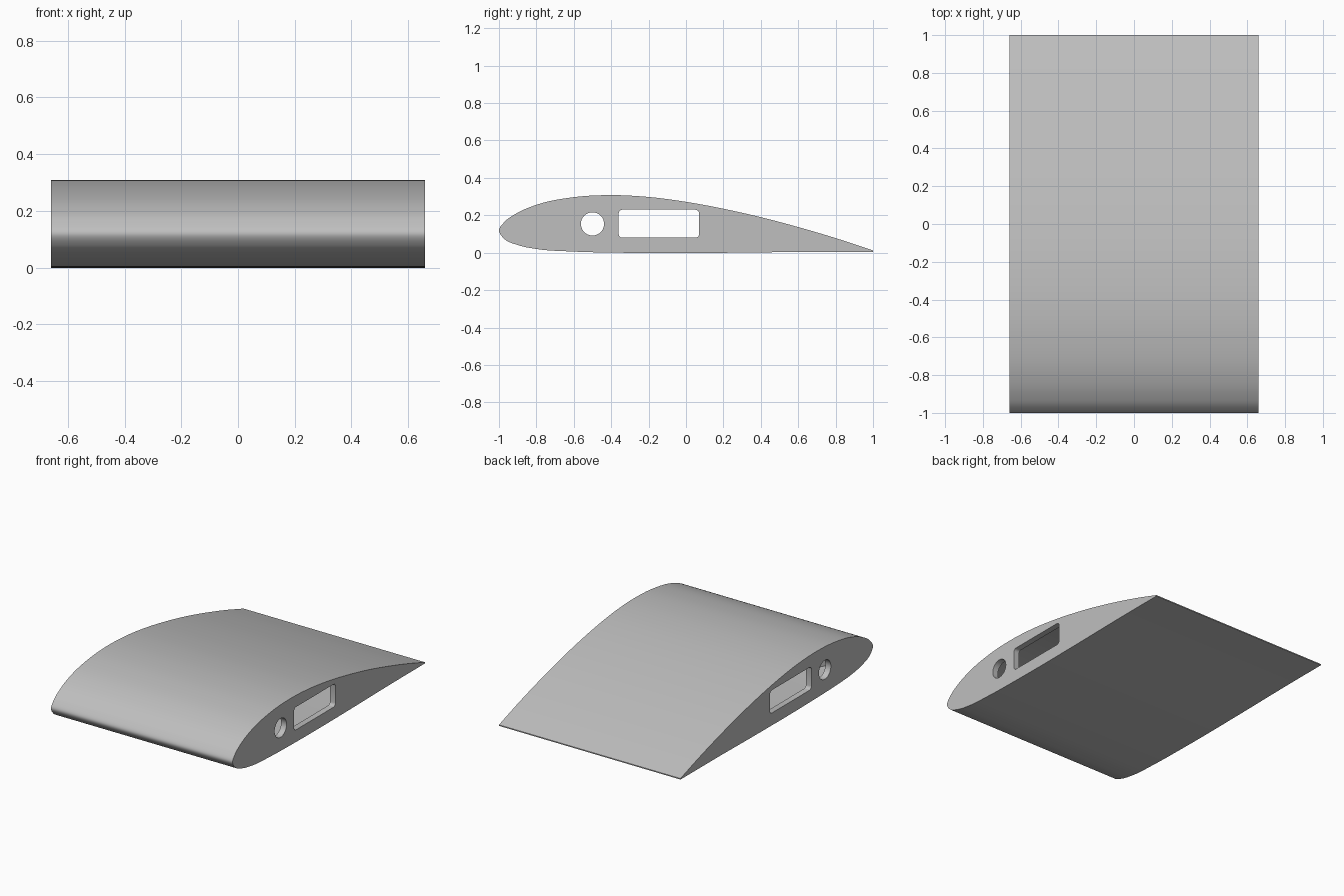
import bpy, bmesh, math
from mathutils import Vector

if "Cube" in bpy.data.objects:
    bpy.data.objects.remove(bpy.data.objects["Cube"])

HALF_SPAN = 0.66
RIB = 0.04      # end rib thickness
SKIN = 0.025    # skin thickness

grey = bpy.data.materials.new("light_grey")
grey.use_nodes = True
colour = (0.52, 0.52, 0.52, 1)
grey.diffuse_color = colour
grey.node_tree.nodes["Principled BSDF"].inputs["Base Color"].default_value = colour

# Section outline (y, z): trailing edge, over the top, round the nose, along the bottom
KEYS = [Vector(p) for p in [
    (1, 0.012), (0.8, 0.078), (0.6, 0.137), (0.4, 0.19), (0.2, 0.235), (0, 0.272),
    (-0.2, 0.298), (-0.4, 0.308), (-0.6, 0.297), (-0.8, 0.256), (-0.9, 0.214),
    (-0.97, 0.165), (-1, 0.12), (-0.972, 0.074), (-0.9, 0.041), (-0.8, 0.02),
    (-0.6, 0.006), (-0.35, 0), (0.25, 0), (0.6, 0.004), (1, 0.005)]]


def smooth_path(keys, steps):
    """Non-uniform spline through the key points."""
    n = len(keys)
    t = [0.0]
    for a, b in zip(keys, keys[1:]):
        t.append(t[-1] + (b - a).length)
    tangents = []
    for i in range(n):
        a, b = max(i - 1, 0), min(i + 1, n - 1)
        if 0 < i < n - 1:
            h0, h1 = t[i] - t[a], t[b] - t[i]
            s0, s1 = (keys[i] - keys[a]) / h0, (keys[b] - keys[i]) / h1
            tangents.append((s0 * h1 + s1 * h0) / (h0 + h1))
        else:
            tangents.append((keys[b] - keys[a]) / (t[b] - t[a]))
    path = []
    for i in range(n - 1):
        h = t[i + 1] - t[i]
        for k in range(steps):
            u = k / steps
            path.append(keys[i] * (2*u**3 - 3*u**2 + 1) + tangents[i] * (h * (u**3 - 2*u**2 + u))
                        + keys[i + 1] * (3*u**2 - 2*u**3) + tangents[i + 1] * (h * (u**3 - u**2)))
    return path + [keys[-1]]


def extrude_section(name, points, half):
    """Prism along x from a (y, z) outline."""
    bm = bmesh.new()
    face = bm.faces.new([bm.verts.new((-half, p[0], p[1])) for p in points])
    moved = bmesh.ops.extrude_face_region(bm, geom=[face])["geom"]
    bmesh.ops.translate(bm, vec=(2 * half, 0, 0),
                        verts=[v for v in moved if isinstance(v, bmesh.types.BMVert)])
    bmesh.ops.recalc_face_normals(bm, faces=bm.faces)
    mesh = bpy.data.meshes.new(name)
    bm.to_mesh(mesh)
    bm.free()
    mesh.materials.append(grey)
    obj = bpy.data.objects.new(name, mesh)
    bpy.context.collection.objects.link(obj)
    return obj


def cut(target, cutter):
    """Subtract the cutter and discard it."""
    mod = target.modifiers.new("cut", 'BOOLEAN')
    mod.operation = 'DIFFERENCE'
    mod.solver = 'EXACT'
    mod.object = cutter
    bpy.ops.object.select_all(action='DESELECT')
    bpy.context.view_layer.objects.active = target
    target.select_set(True)
    bpy.ops.object.modifier_apply(modifier=mod.name)
    bpy.data.objects.remove(cutter)


def rounded(y0, y1, z0, z1, r, steps):
    """Rounded rectangle outline."""
    corners = [(y1 - r, z1 - r), (y0 + r, z1 - r), (y0 + r, z0 + r), (y1 - r, z0 + r)]
    return [(cy + r * math.cos(a), cz + r * math.sin(a))
            for i, (cy, cz) in enumerate(corners)
            for a in [math.pi / 2 * (i + k / steps) for k in range(steps + 1)]]


outline = smooth_path(KEYS, 6)
wing = extrude_section("wing_section", outline, HALF_SPAN)

# Hollow core: the outline moved inward by the skin thickness
inner = []
for a, p, b in zip(outline, outline[1:], outline[2:]):
    d = (b - a).normalized()
    q = p + Vector((-d.y, d.x)) * SKIN
    if q.x < 0.74:
        inner.append(q)
cavity = extrude_section("cavity_cutter", inner, HALF_SPAN - RIB)

# Crossed diagonal ribs are left standing inside the core
for side in (-1, 1):
    bpy.ops.mesh.primitive_cube_add(size=1, location=(0, -0.1, 0.15),
                                    rotation=(0, 0, side * math.atan2(1.24, 1.7)))
    brace = bpy.context.object
    brace.name = "brace_cutter"
    brace.scale = (0.025, 3, 1)
    cut(cavity, brace)
cut(wing, cavity)

# Spar openings running through every rib
cut(wing, extrude_section("window_cutter", rounded(-0.36, 0.07, 0.08, 0.23, 0.02, 4), 1))
hole = [(-0.5 + 0.062 * math.cos(a), 0.154 + 0.062 * math.sin(a))
        for a in [math.tau * k / 40 for k in range(40)]]
cut(wing, extrude_section("tube_cutter", hole, 1))

bpy.context.view_layer.objects.active = wing
wing.select_set(True)
bpy.ops.object.shade_smooth_by_angle(angle=math.radians(30))
